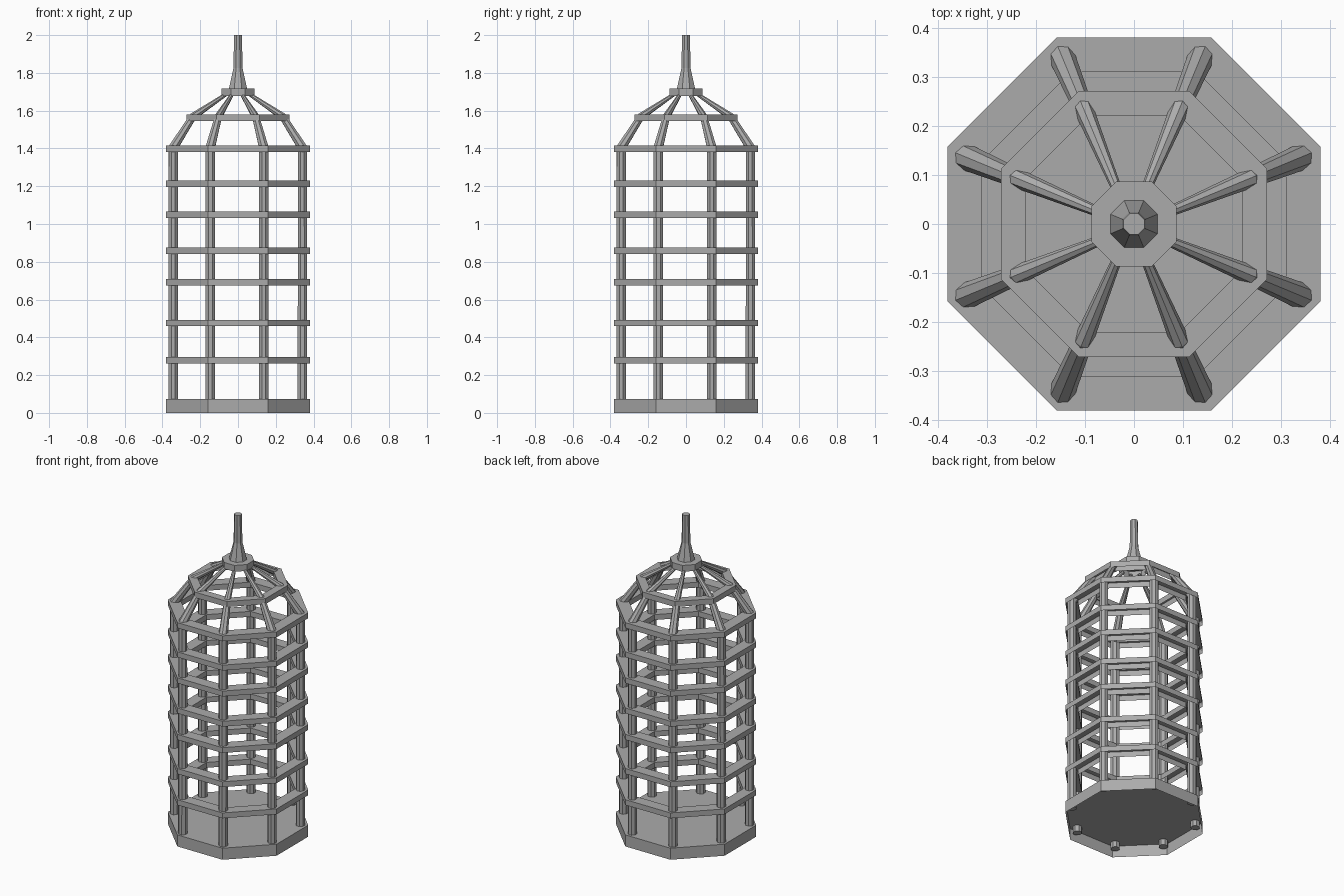
import bpy, math
from mathutils import Vector

if "Cube" in bpy.data.objects:
    bpy.data.objects.remove(bpy.data.objects["Cube"])

OCT = [math.radians(22.5 + 45 * i) for i in range(8)]
C = math.cos(math.radians(22.5))

iron = bpy.data.materials.new("dark_iron")
iron.diffuse_color = (0.41, 0.41, 0.41, 1)
iron.use_nodes = True
iron.node_tree.nodes["Principled BSDF"].inputs["Base Color"].default_value = iron.diffuse_color


def make(name, verts, faces):
    me = bpy.data.meshes.new(name)
    me.from_pydata(verts, [], faces)
    me.update()
    me.materials.append(iron)
    ob = bpy.data.objects.new(name, me)
    bpy.context.collection.objects.link(ob)
    return ob


def oct_lathe(name, profile, bottom=False, top=False):
    """Octagonal lathe of (apothem, z) points, listed upward on the outside."""
    verts = [(r / C * math.cos(a), r / C * math.sin(a), z)
             for r, z in profile for a in OCT]
    n = len(profile)
    faces = []
    for k in range(n - 1):
        a, b = k * 8, (k + 1) * 8
        for i in range(8):
            j = (i + 1) % 8
            faces.append((a + i, a + j, b + j, b + i))
    if bottom:
        faces.append(tuple(reversed(range(8))))
    if top:
        faces.append(tuple(range((n - 1) * 8, n * 8)))
    return make(name, verts, faces)


def rib(name, ang, path, sides=8):
    """Tapered bar through (radius, z, thickness) points in one radial plane."""
    out = Vector((math.cos(ang), math.sin(ang), 0))
    side = Vector((-math.sin(ang), math.cos(ang), 0))
    up = Vector((0, 0, 1))
    shift = Vector((-0.006 * side.x ** 2, -0.006 * side.y ** 2, 0))
    pts = [Vector((r, z)) for r, z, _ in path]
    verts = []
    for k, p in enumerate(pts):
        t = Vector((0, 0))
        if k > 0:
            t += (p - pts[k - 1]).normalized()
        if k < len(pts) - 1:
            t += (pts[k + 1] - p).normalized()
        t.normalize()
        nrm = out * t.y - up * t.x
        for s in range(sides):
            a = 2 * math.pi * s / sides
            w = path[k][2]
            verts.append(out * p.x + up * p.y + shift
                         + (nrm * math.cos(a) + side * math.sin(a)) * w)
    n = len(path)
    faces = [(k * sides + i, k * sides + (i + 1) % sides,
              (k + 1) * sides + (i + 1) % sides, (k + 1) * sides + i)
             for k in range(n - 1) for i in range(sides)]
    faces += [tuple(reversed(range(sides))),
              tuple(range((n - 1) * sides, n * sides))]
    return make(name, verts, faces)


def hoop(name, outer, inner, z0, z1):
    """Channel-shaped hoop, open underneath."""
    return oct_lathe(name, [(outer, z0), (outer, z1), (inner, z1), (inner, z0)])


# Base tray: floor on top, open underneath
oct_lathe("base", [(0.381, 0), (0.381, 0.073)], top=True)

# Horizontal hoops up the cage
for i, z in enumerate((0.279, 0.476, 0.692, 0.859, 1.05, 1.214, 1.399)):
    hoop(f"hoop_{i + 1}", 0.381, 0.31, z - 0.017, z + 0.017)
hoop("roof_hoop", 0.272, 0.222, 1.545, 1.58)

# Upright bars bending into the domed roof
for i, a in enumerate(OCT):
    rib(f"bar_{i + 1}", a, [(0.37, 0.035, 0.027), (0.37, 1.405, 0.027),
                            (0.256, 1.57, 0.02), (0.07, 1.685, 0.01)])

# Crown plate and spire
oct_lathe("crown", [(0.087, 1.677), (0.087, 1.717)], top=True)
oct_lathe("spire", [(0.052, 1.70), (0.024, 1.825), (0.021, 2.0)], bottom=True, top=True)
